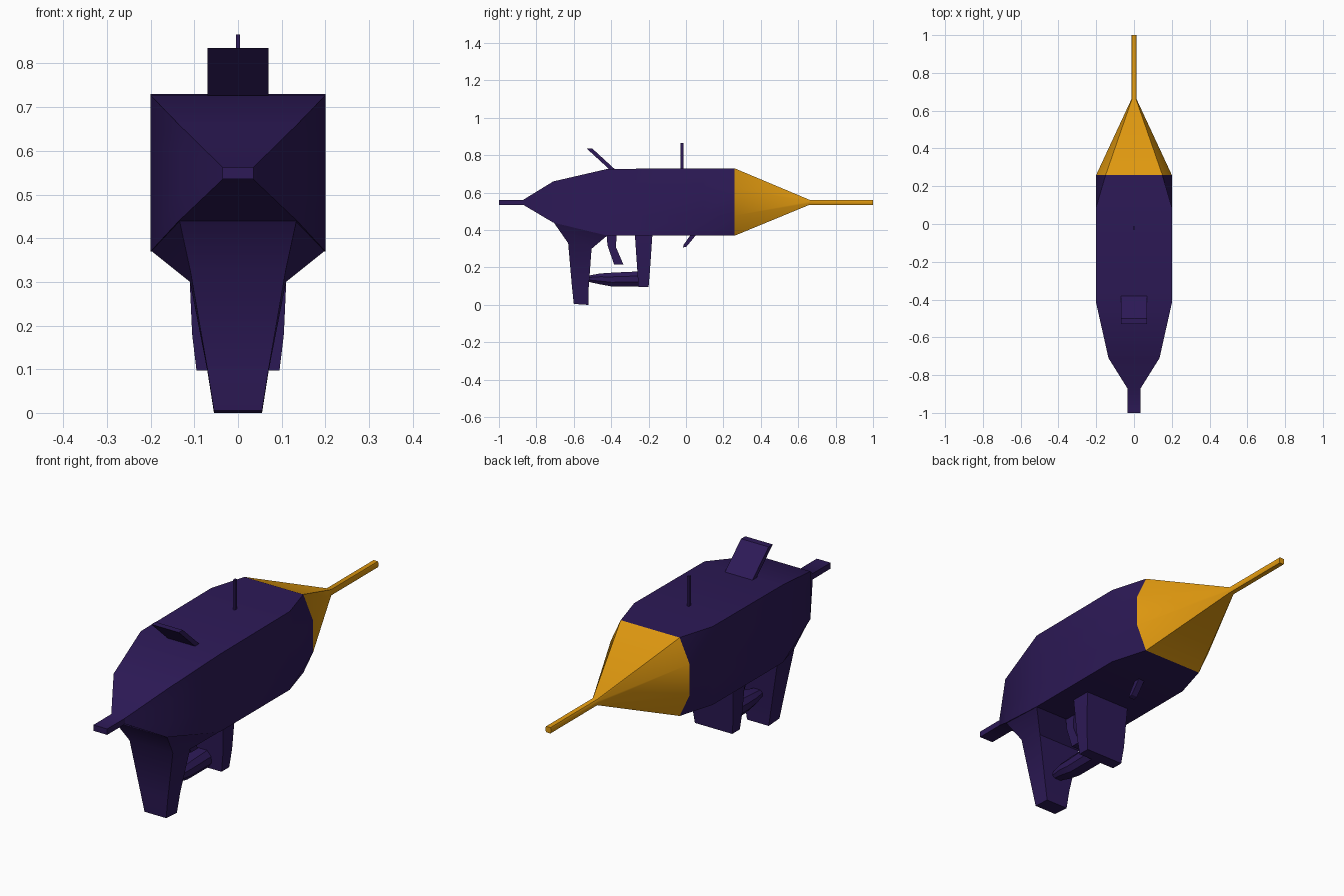
import bpy, bmesh, math

if "Cube" in bpy.data.objects:
    bpy.data.objects.remove(bpy.data.objects["Cube"])


def material(name, rgb):
    m = bpy.data.materials.new(name)
    m.diffuse_color = (*rgb, 1)
    m.use_nodes = True
    m.node_tree.nodes["Principled BSDF"].inputs["Base Color"].default_value = m.diffuse_color
    return m


PURPLE = material("dark_purple", (0.026, 0.010, 0.095))
ORANGE = material("orange", (0.75, 0.32, 0.005))


def loft(name, rings, mat):
    """Skin a list of equal-length point rings and cap both ends."""
    bm = bmesh.new()
    loops = [[bm.verts.new(p) for p in ring] for ring in rings]
    n = len(loops[0])
    for a, b in zip(loops, loops[1:]):
        for i in range(n):
            j = (i + 1) % n
            bm.faces.new((a[i], a[j], b[j], b[i]))
    bm.faces.new(loops[0])
    bm.faces.new(loops[-1])
    bmesh.ops.recalc_face_normals(bm, faces=bm.faces)
    me = bpy.data.meshes.new(name)
    bm.to_mesh(me)
    bm.free()
    me.materials.append(mat)
    ob = bpy.data.objects.new(name, me)
    bpy.context.collection.objects.link(ob)
    bpy.ops.object.select_all(action='DESELECT')
    ob.select_set(True)
    bpy.context.view_layer.objects.active = ob
    bpy.ops.object.shade_smooth_by_angle(angle=math.radians(32))
    return ob


def section(y, c, w, z0, z1):
    """Eight-point cross-section: corner half-width c, side half-width w."""
    h = z1 - z0
    half = [(c, z0), (w, z0 + 0.3 * h), (w, z0 + 0.7 * h), (c, z1)]
    pts = half + [(-x, z) for x, z in reversed(half)]
    return [(x, y, z) for x, z in pts]


def plate(name, profile, w):
    """Side profile (y, z) extruded across x."""
    return loft(name, [[(x, y, z) for y, z in profile] for x in (-w, w)], PURPLE)


def block_ring(wr, yr, zr, wf, yf, zf):
    """Four-point ring with separate rear and forward edges."""
    return [(-wr, yr, zr), (wr, yr, zr), (wf, yf, zf), (-wf, yf, zf)]


# Main body with tapered tail and tail stub
loft("body", [section(*s) for s in (
    (-1.00, .035, .035, .535, .562),
    (-0.87, .035, .035, .535, .562),
    (-0.71, .135, .135, .44, .66),
    (-0.42, .20, .20, .37, .727),
    (0.09, .20, .20, .37, .73),
    (0.26, .15, .20, .37, .73))], PURPLE)

# Nose cone and long barrel rod
loft("nose", [section(*s) for s in (
    (0.26, .15, .20, .37, .73),
    (0.66, .011, .014, .535, .562),
    (1.00, .011, .014, .535, .562))], ORANGE)

# Grip flaring into the body
loft("grip", [block_ring(*r) for r in (
    (.135, -.71, .445, .20, -.42, .372),
    (.11, -.63, .33, .11, -.505, .30),
    (.07, -.61, .10, .07, -.52, .095),
    (.055, -.60, .005, .055, -.522, 0))], PURPLE)

# Trigger guard: wide post, then a slim bar back to the grip
loft("guard_post", [block_ring(*r) for r in (
    (.115, -.275, .40, .115, -.178, .40),
    (.105, -.26, .18, .105, -.193, .18),
    (.095, -.255, .097, .095, -.20, .097))], PURPLE)
loft("guard_bar", [section(*s) for s in (
    (-.53, .015, .025, .125, .155),
    (-.46, .025, .04, .11, .168),
    (-.40, .025, .042, .099, .172),
    (-.23, .025, .045, .098, .18))], PURPLE)

# Trigger
plate("trigger", [(-.425, .38), (-.37, .38), (-.375, .31),
                  (-.335, .217), (-.385, .217), (-.42, .32)], .03)

# Sights on top and small prong underneath
plate("rear_sight", [(-.53, .835), (-.50, .835), (-.38, .725), (-.41, .725)], .07)
plate("front_sight", [(-.03, .72), (-.014, .72), (-.014, .866), (-.03, .866)], .005)
plate("lower_prong", [(-.017, .306), (.003, .312), (.055, .375), (.025, .375), (-.012, .322)], .015)
